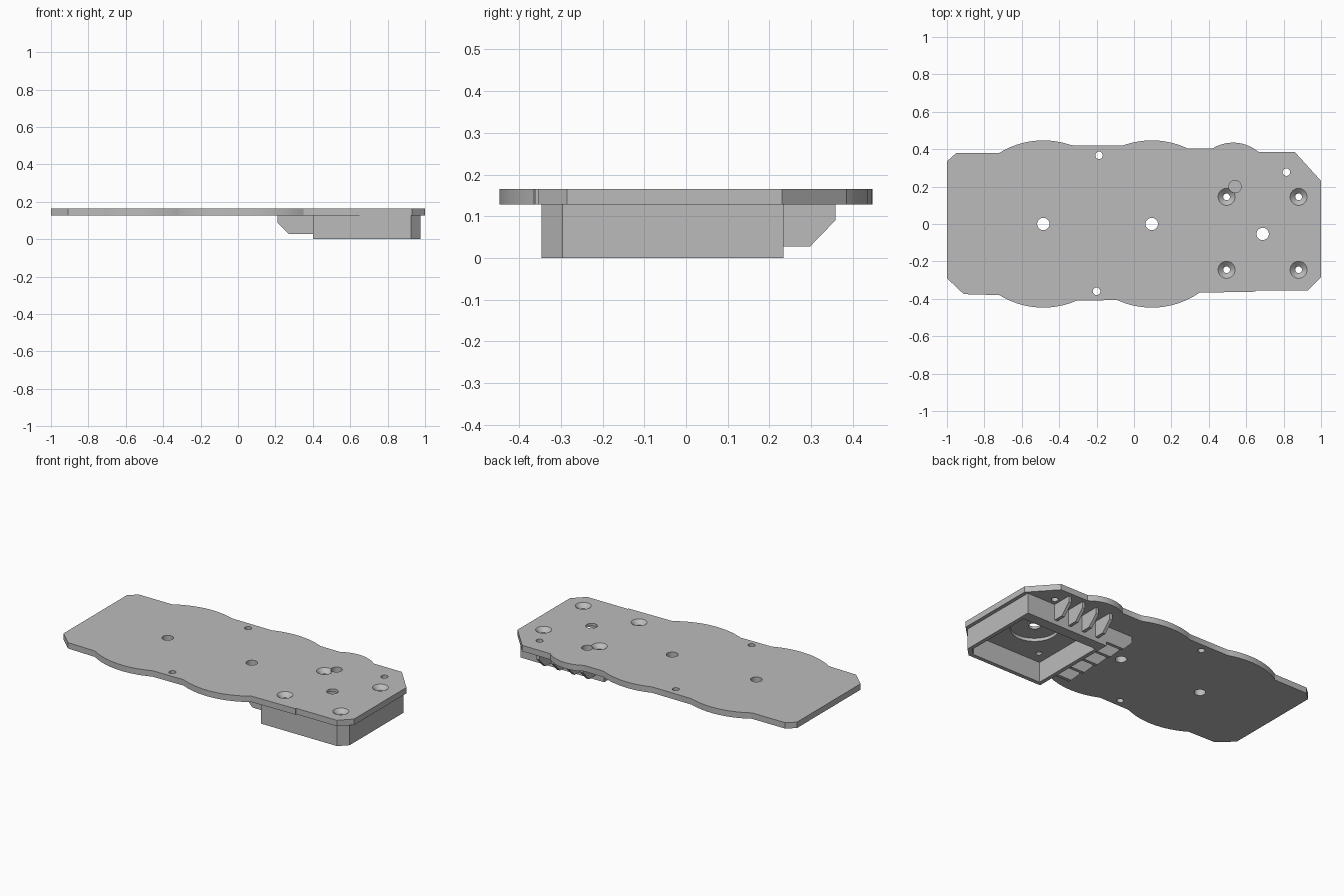
import bpy
import bmesh
import math
from mathutils import Matrix

if "Cube" in bpy.data.objects:
    bpy.data.objects.remove(bpy.data.objects["Cube"], do_unlink=True)

grey = bpy.data.materials.new("plain_grey")
grey.use_nodes = True
grey.diffuse_color = (0.5, 0.5, 0.5, 1)
grey.node_tree.nodes["Principled BSDF"].inputs["Base Color"].default_value = (0.5, 0.5, 0.5, 1)

BASE, TOP = 0.128, 0.165


def finish(name, bm):
    bmesh.ops.recalc_face_normals(bm, faces=bm.faces)
    mesh = bpy.data.meshes.new(name)
    bm.to_mesh(mesh)
    bm.free()
    obj = bpy.data.objects.new(name, mesh)
    bpy.context.collection.objects.link(obj)
    mesh.materials.append(grey)
    return obj


def prism(name, pts, lo, hi, place=lambda a, b, c: (a, b, c)):
    """Extrude a 2D outline from lo to hi; place maps it into space."""
    bm = bmesh.new()
    low = [bm.verts.new(place(a, b, lo)) for a, b in pts]
    high = [bm.verts.new(place(a, b, hi)) for a, b in pts]
    bm.faces.new(low)
    bm.faces.new(high)
    n = len(pts)
    for i in range(n):
        j = (i + 1) % n
        bm.faces.new((low[i], low[j], high[j], high[i]))
    return finish(name, bm)


def arc(cx, cy, r, x0, x1, side, steps=20):
    """Arc above (side 1) or below (side -1) its centre, between two x positions."""
    a0, a1 = math.acos((x0 - cx) / r), math.acos((x1 - cx) / r)
    angles = [a0 + (a1 - a0) * i / steps for i in range(steps + 1)]
    return [(cx + r * math.cos(a), cy + side * r * math.sin(a)) for a in angles]


def cones(name, items):
    """Cutter made of upright cones: x, y, low radius, high radius, low z, high z."""
    bm = bmesh.new()
    for x, y, r0, r1, z0, z1 in items:
        bmesh.ops.create_cone(bm, cap_ends=True, segments=40, radius1=r0, radius2=r1,
                              depth=z1 - z0, matrix=Matrix.Translation((x, y, (z0 + z1) / 2)))
    return finish(name, bm)


def cut(obj, cutter):
    mod = obj.modifiers.new(cutter.name, "BOOLEAN")
    mod.operation = "DIFFERENCE"
    mod.solver = "EXACT"
    mod.object = cutter
    cutter.hide_render = True
    cutter.hide_set(True)


# Scalloped top plate
R = 0.447
outline = [(-1, 0.335), (-0.95, 0.38)]
outline += arc(-0.485, 0, R, -0.72, -0.335, 1)
outline += arc(0.095, 0, R, -0.06, 0.285, 1)
outline += arc(0.53, 0.225, 0.21, 0.42, 0.665, 1)
outline += [(0.86, 0.385), (1, 0.23), (1, -0.285), (0.93, -0.355), (0.65, -0.355), (0.65, -0.362)]
outline += arc(0.095, 0, R, 0.35, -0.09, -1)
outline += arc(-0.485, 0, R, -0.305, -0.72, -1)
outline += [(-0.91, -0.375), (-1, -0.29)]
plate = prism("top_plate", outline, BASE, TOP)

# Straight holes, countersinks and the round pocket under the plate
screws = [(x, y) for x in (0.495, 0.88) for y in (0.145, -0.245)]
wide = [(-0.485, 0), (0.095, 0), (0.688, -0.053), (0.54, 0.2)]
narrow = [(-0.187, 0.367), (-0.2, -0.36), (0.815, 0.277)]
drills = [(x, y, r, r, 0.1, 0.2)
          for group, r in ((screws, 0.018), (wide, 0.033), (narrow, 0.02)) for x, y in group]
sinks = [(x, y, 0.016, 0.052, 0.138, 0.171) for x, y in screws]
sinks.append((0.688, -0.053, 0.137, 0.137, 0.1, 0.148))
cut(plate, cones("hole_cutter", drills))
cut(plate, cones("countersink_cutter", sinks))


# Open-bottomed housing with one clipped corner
def clipped(x0, x1, y0, y1, c):
    return [(x0, y0), (x1 - c, y0), (x1, y0 + c), (x1, y1), (x0, y1)]


housing = prism("lower_housing", clipped(0.4, 0.977, -0.347, 0.234, 0.051), 0, BASE)
recess = prism("recess_cutter", clipped(0.425, 0.952, -0.322, 0.167, 0.04), -0.1, 0.3)
cut(housing, recess)


# Clipped support ribs along two sides of the housing
def rib(near, knee, far):
    return [(near, BASE), (near, 0.027), (knee, 0.027), (far, 0.09), (far, BASE)]


for i in range(4):
    x = 0.47 + 0.1 * i
    prism(f"back_rib_{i + 1}", rib(0.23, 0.297, 0.358), x - 0.01, x + 0.01,
          lambda a, b, c: (c, a, b))
for i in range(5):
    y = -0.236 + 0.115 * i
    prism(f"side_rib_{i + 1}", rib(0.404, 0.272, 0.21), y - 0.01, y + 0.01,
          lambda a, b, c: (a, c, b))

# Smooth the curved edges, keep corners sharp
bpy.ops.object.select_all(action="DESELECT")
plate.select_set(True)
bpy.context.view_layer.objects.active = plate
bpy.ops.object.shade_smooth_by_angle(angle=math.radians(25))
